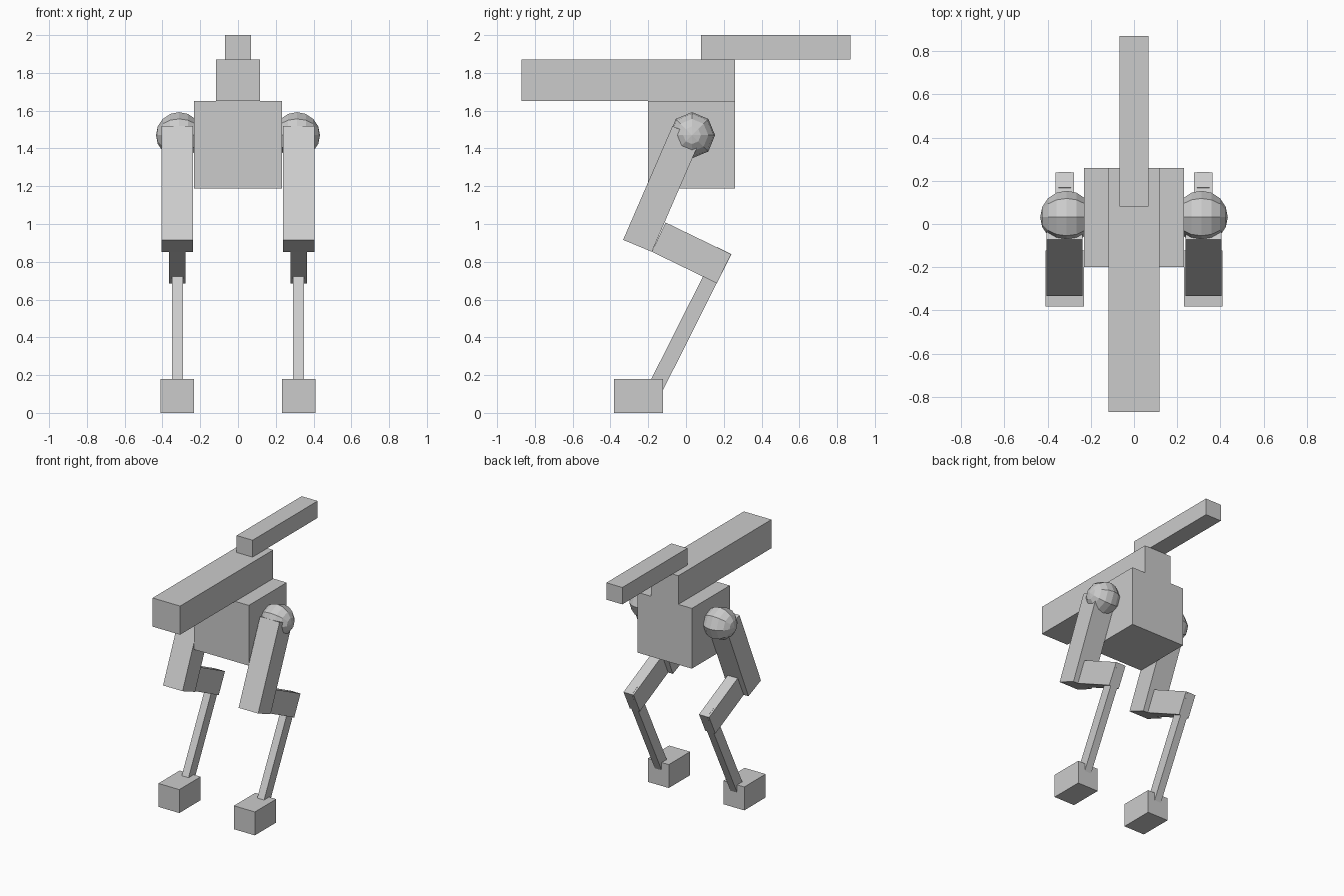
import bpy, bmesh
from math import pi
from mathutils import Matrix

if "Cube" in bpy.data.objects:
    bpy.data.objects.remove(bpy.data.objects["Cube"])


def finish(name, bm):
    bmesh.ops.recalc_face_normals(bm, faces=bm.faces)
    mesh = bpy.data.meshes.new(name)
    bm.to_mesh(mesh)
    bm.free()
    obj = bpy.data.objects.new(name, mesh)
    bpy.context.collection.objects.link(obj)
    return obj


def slab(name, profile, x0, x1):
    """Extrude a side (y, z) profile from x0 to x1."""
    bm = bmesh.new()
    face = bm.faces.new([bm.verts.new((x0, y, z)) for y, z in profile])
    ext = bmesh.ops.extrude_face_region(bm, geom=[face])["geom"]
    verts = [g for g in ext if isinstance(g, bmesh.types.BMVert)]
    bmesh.ops.translate(bm, verts=verts, vec=(x1 - x0, 0, 0))
    return finish(name, bm)


def rect(y0, y1, z0, z1):
    return [(y0, z0), (y1, z0), (y1, z1), (y0, z1)]


# Body, long head beam and raised tail
slab("body", rect(-0.20, 0.26, 1.187, 1.65), -0.232, 0.232)
slab("head_beam", rect(-0.87, 0.26, 1.65, 1.87), -0.117, 0.117)
slab("tail", rect(0.08, 0.87, 1.87, 2.0), -0.068, 0.068)

# Leg parts: side profile and half width
LEG_X = 0.321
leg_parts = {
    "thigh": ([(-0.072, 1.518), (-0.333, 0.916), (-0.181, 0.853), (0.08, 1.455)], 0.083),
    "shin": ([(-0.108, 1.008), (-0.181, 0.853), (0.163, 0.686), (0.239, 0.84)], 0.043),
    "lower_leg": ([(0.168, 0.877), (0.24, 0.84), (-0.123, 0.118), (-0.196, 0.155)], 0.029),
    "foot": (rect(-0.381, -0.122, 0, 0.18), 0.089),
}
for side, s in (("left", -1), ("right", 1)):
    for part, (profile, half) in leg_parts.items():
        slab(f"{side}_{part}", profile, s * LEG_X - half, s * LEG_X + half)
    # Faceted hip ball with its poles pointing sideways
    bm = bmesh.new()
    bmesh.ops.create_uvsphere(
        bm, u_segments=8, v_segments=8, radius=0.122,
        matrix=Matrix.Translation((s * 0.312, 0.032, 1.47)) @ Matrix.Rotation(pi / 2, 4, "Y"))
    finish(f"{side}_hip_ball", bm)
